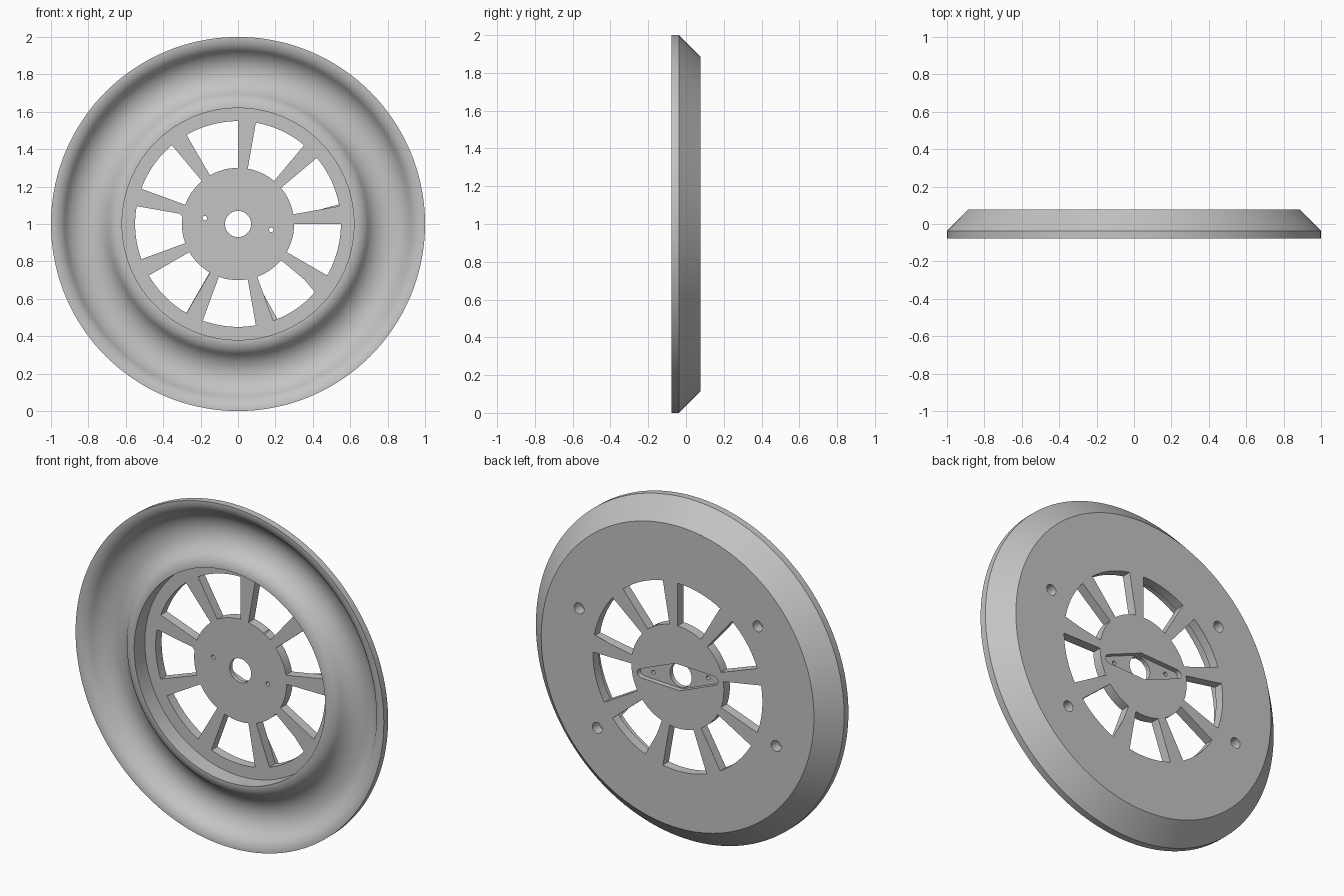
import bpy, bmesh
from math import sin, cos, tan, radians, pi

if "Cube" in bpy.data.objects:
    bpy.data.objects.remove(bpy.data.objects["Cube"], do_unlink=True)

FRONT, BACK, FLOOR = -0.077, 0.078, 0.022   # depths along y
TILT = radians(-10)                         # axis of the mounting features
SEGMENTS = 144

grey = bpy.data.materials.new("plain grey")
grey.use_nodes = True
grey.diffuse_color = (0.55, 0.55, 0.55, 1)
grey.node_tree.nodes["Principled BSDF"].inputs["Base Color"].default_value = grey.diffuse_color


def make_object(name, bm):
    bmesh.ops.recalc_face_normals(bm, faces=bm.faces)
    mesh = bpy.data.meshes.new(name)
    bm.to_mesh(mesh)
    bm.free()
    mesh.materials.append(grey)
    obj = bpy.data.objects.new(name, mesh)
    bpy.context.collection.objects.link(obj)
    return obj


def lathe(name, profile):
    """Revolve a closed (radius, y) profile around the wheel axis."""
    bm = bmesh.new()
    rings = []
    for i in range(SEGMENTS):
        a = 2 * pi * i / SEGMENTS
        rings.append([bm.verts.new((r * cos(a), y, 1 + r * sin(a))) for r, y in profile])
    n = len(profile)
    for i in range(SEGMENTS):
        p, q = rings[i], rings[(i + 1) % SEGMENTS]
        for j in range(n):
            k = (j + 1) % n
            bm.faces.new((p[j], p[k], q[k], q[j]))
    return make_object(name, bm)


def prism(bm, outline, y0, y1):
    """Extrude an (x, z) outline, relative to the hub, along y."""
    near = [bm.verts.new((x, y0, 1 + z)) for x, z in outline]
    far = [bm.verts.new((x, y1, 1 + z)) for x, z in outline]
    bm.faces.new(near)
    bm.faces.new(far)
    n = len(outline)
    for i in range(n):
        k = (i + 1) % n
        bm.faces.new((near[i], near[k], far[k], far[i]))


def arc(radius, start, end, steps, cx=0, cz=0):
    return [(cx + radius * cos(start + (end - start) * i / steps),
             cz + radius * sin(start + (end - start) * i / steps)) for i in range(steps + 1)]


def circle(radius, cx, cz, steps):
    return arc(radius, 0, 2 * pi, steps, cx, cz)[:-1]


def cut(target, bm):
    """Subtract the cutter solids from the target and bake the result."""
    cutter = make_object("cutter", bm)
    cutter.hide_render = True
    mod = target.modifiers.new("cut", 'BOOLEAN')
    mod.operation, mod.solver, mod.object = 'DIFFERENCE', 'EXACT', cutter
    graph = bpy.context.evaluated_depsgraph_get()
    baked = bpy.data.meshes.new_from_object(target.evaluated_get(graph))
    target.modifiers.clear()
    target.data = baked
    bpy.data.objects.remove(cutter, do_unlink=True)


# Wavy front groove: convex lip, concave channel, convex rim
def groove():
    steep, inner, low, outer = radians(55), 0.62, 0.81, 1.0
    crown = 0.075 / sin(steep)
    bowl = 0.115 / sin(steep)
    depth = (crown + bowl) * (1 - cos(steep))
    angles = [steep * i / 9 for i in range(10)]
    half = [(crown * sin(a), crown * (1 - cos(a))) for a in angles]
    half += [(0.19 - bowl * sin(a), depth - bowl * (1 - cos(a))) for a in reversed(angles[:-1])]
    left = [(inner + d, FRONT + y) for d, y in half]
    right = [(outer - d, FRONT + y) for d, y in reversed(half[:-1])]
    return left + right


# Wheel body with centre bore, recessed web, groove and chamfered back
wheel = lathe("wheel", [(0.07, FLOOR), (0.62, FLOOR)] + groove()
              + [(1.0, -0.037), (0.885, BACK), (0.07, BACK)])

# Nine windows between the spokes, two pin holes, four blind back holes
bm = bmesh.new()
for k in range(9):
    a, b = radians(40 * k + 10), radians(40 * k + 40)
    prism(bm, arc(0.55, a, b, 12) + arc(0.30, b, a, 12), -0.03, 0.2)
for side in (0, pi):
    prism(bm, circle(0.012, 0.18 * cos(TILT + side), 0.18 * sin(TILT + side), 16), -0.03, 0.2)
    for spread in (-pi / 6, pi / 6):
        a = TILT + side + spread
        prism(bm, circle(0.032, 0.68 * cos(a), 0.68 * sin(a), 24), BACK - 0.06, 0.2)
cut(wheel, bm)

# Pointed arm-shaped recess in the back of the hub
bm = bmesh.new()
tip, reach, waist = 0.026, 0.24, 0.078
taper = pi / 2 - (waist - tip) / reach
outline = arc(tip, -taper, taper, 8, reach) + [(0, waist)]
outline += [(-x, -z) for x, z in outline]
outline = [(x * cos(TILT) - z * sin(TILT), x * sin(TILT) + z * cos(TILT)) for x, z in outline]
prism(bm, outline, BACK - 0.03, 0.2)
cut(wheel, bm)

# Smooth curved surfaces, keep hard edges
bpy.ops.object.select_all(action='DESELECT')
wheel.select_set(True)
bpy.context.view_layer.objects.active = wheel
bpy.ops.object.shade_smooth_by_angle(angle=radians(25))
